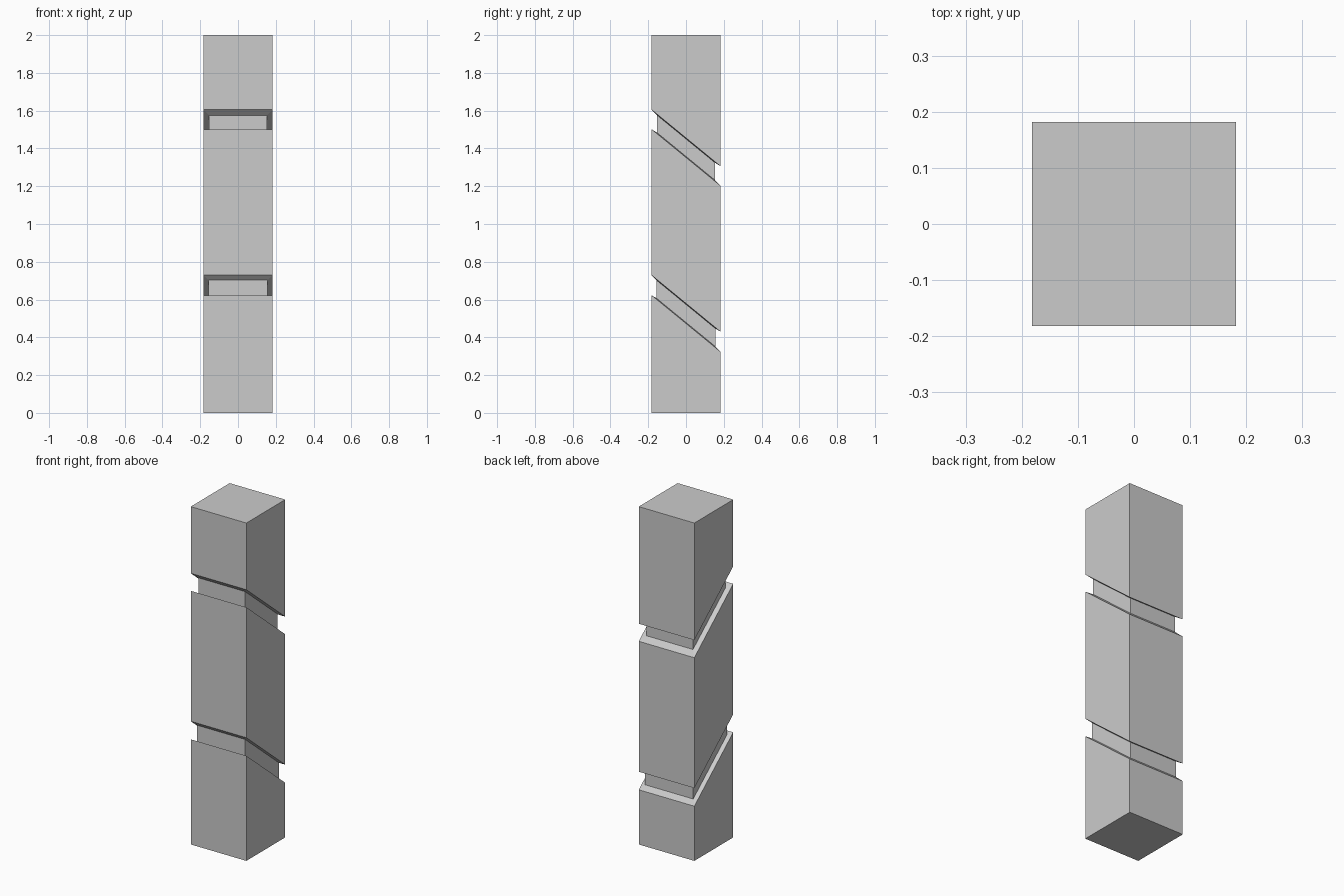
import bpy, bmesh

if "Cube" in bpy.data.objects:
    bpy.data.objects.remove(bpy.data.objects["Cube"])

HALF = 0.182
SLOPE = 0.82   # grooves drop towards the back

# (half width, centre height, slope) of each square ring, bottom to top
rings = [(HALF, 0.0, 0.0)]
for low, high, inner in ((0.473, 0.580, 0.157), (1.352, 1.456, 0.153)):
    rings += [(HALF, low, SLOPE), (inner, low + 0.006, SLOPE),
              (inner, high - 0.006, SLOPE), (HALF, high, SLOPE)]
rings.append((HALF, 2.0, 0.0))

# Post with two slanted grooves, lofted through the rings
bm = bmesh.new()
loops = [[bm.verts.new((sx * h, sy * h, z - k * sy * h))
          for sx, sy in ((-1, -1), (1, -1), (1, 1), (-1, 1))]
         for h, z, k in rings]
for a, b in zip(loops, loops[1:]):
    for i in range(4):
        j = (i + 1) % 4
        bm.faces.new((a[i], a[j], b[j], b[i]))
bm.faces.new(loops[0][::-1])
bm.faces.new(loops[-1])
bmesh.ops.recalc_face_normals(bm, faces=bm.faces)

mesh = bpy.data.meshes.new("grooved_post")
bm.to_mesh(mesh)
bm.free()
bpy.context.collection.objects.link(bpy.data.objects.new("grooved_post", mesh))
